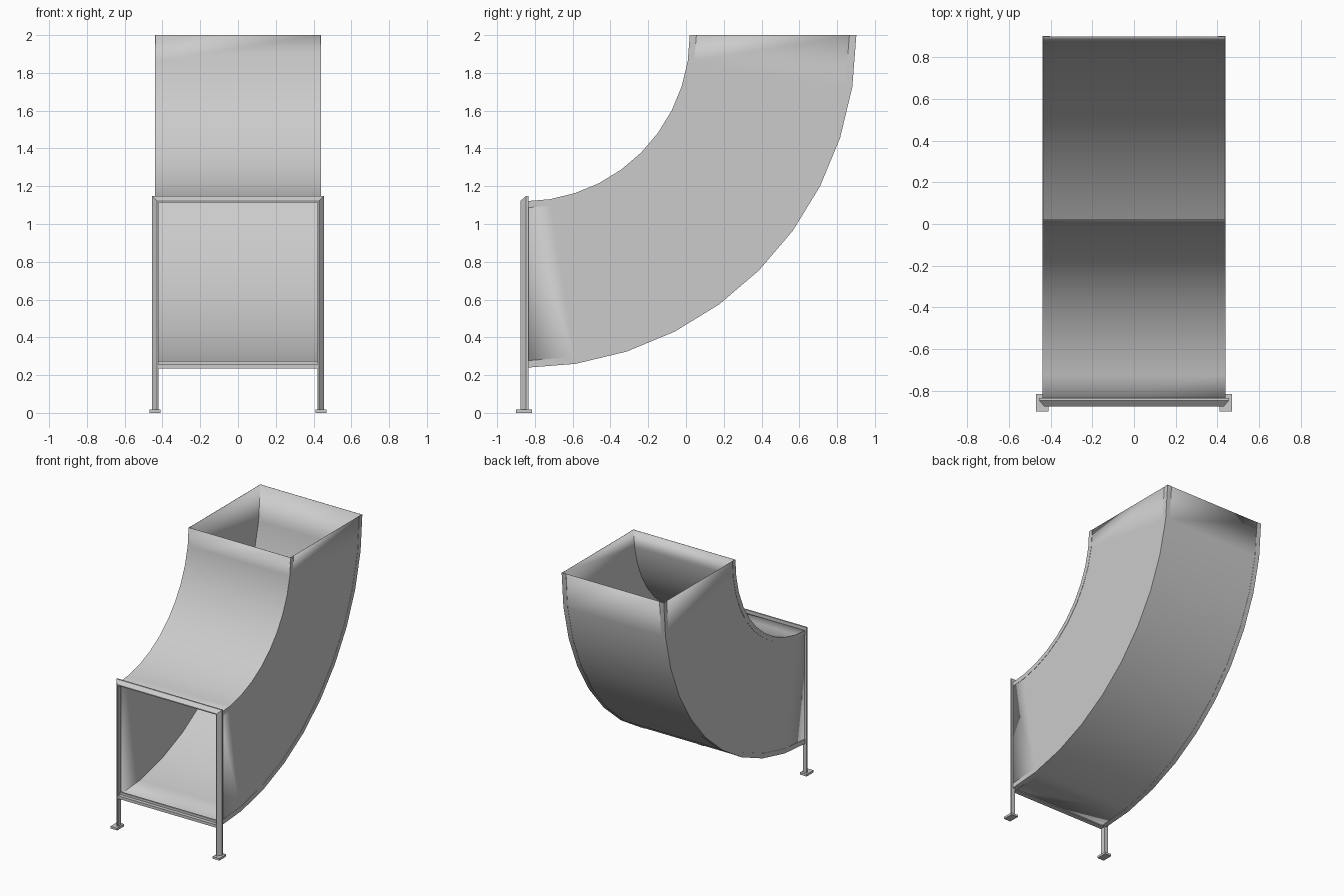
import bpy, bmesh
from math import sin, cos, radians

if "Cube" in bpy.data.objects:
    bpy.data.objects.remove(bpy.data.objects["Cube"])

CY, CZ = -0.86, 2.0          # bend centre
R_IN, R_OUT, HALF = 0.88, 1.76, 0.438
STEPS = 10


def make(name, rings, closed_ring=True, caps=False, smooth=False):
    """Skin a list of equal-length vertex rings."""
    bm = bmesh.new()
    vs = [[bm.verts.new(p) for p in r] for r in rings]
    n = len(rings[0])
    for a, b in zip(vs, vs[1:]):
        for i in range(n if closed_ring else n - 1):
            j = (i + 1) % n
            bm.faces.new((a[i], a[j], b[j], b[i]))
    if caps:
        bm.faces.new(vs[0])
        bm.faces.new(vs[-1])
    bmesh.ops.recalc_face_normals(bm, faces=bm.faces)
    me = bpy.data.meshes.new(name)
    bm.to_mesh(me)
    bm.free()
    ob = bpy.data.objects.new(name, me)
    bpy.context.collection.objects.link(ob)
    if smooth:
        bpy.ops.object.select_all(action='DESELECT')
        ob.select_set(True)
        bpy.context.view_layer.objects.active = ob
        bpy.ops.object.shade_smooth_by_angle(angle=radians(30))
    return ob


def box(name, x0, x1, y0, y1, z0, z1):
    ring = lambda z: [(x0, y0, z), (x1, y0, z), (x1, y1, z), (x0, y1, z)]
    return make(name, [ring(z0), ring(z1)], caps=True)


def arc(r, x, k):
    a = radians(90 * k / STEPS)
    return (x, CY + r * sin(a), CZ - r * cos(a))


# curved square duct, open at both ends
duct = make("duct_elbow", [[arc(R_IN, -HALF, k), arc(R_IN, HALF, k),
                            arc(R_OUT, HALF, k), arc(R_OUT, -HALF, k)]
                           for k in range(STEPS + 1)], smooth=True)
wall = duct.modifiers.new("sheet_thickness", 'SOLIDIFY')
wall.thickness = 0.004
wall.offset = -1

# thin seam angles folded over the outer corners, and side seams on the inner ones
T, W = 0.002, 0.035
for side, s in (("left", -1), ("right", 1)):
    h = s * HALF
    make(f"outer_seam_{side}", [[arc(R_OUT - W, h, k), arc(R_OUT - W, h + s * T, k),
                                 arc(R_OUT + T, h + s * T, k), arc(R_OUT + T, h - s * W, k),
                                 arc(R_OUT, h - s * W, k), arc(R_OUT, h, k)]
                                for k in range(STEPS + 1)], caps=True, smooth=True)
    make(f"inner_seam_{side}", [[arc(R_IN, h, k), arc(R_IN, h + s * T, k),
                                 arc(R_IN + W, h + s * T, k), arc(R_IN + W, h, k)]
                                for k in range(STEPS + 1)], caps=True, smooth=True)

# mitred front frame: chamfered profile (outward offset, y) swept up, across and down
profile = [(0, -0.835), (0.033, -0.835), (0.033, -0.847), (0.008, -0.876), (0, -0.876)]
IX, IZ = 0.422, 1.115
make("front_frame", [[(-IX - o, y, 0.01) for o, y in profile],
                     [(-IX - o, y, IZ + o) for o, y in profile],
                     [(IX + o, y, IZ + o) for o, y in profile],
                     [(IX + o, y, 0.01) for o, y in profile]], caps=True)

# lower cross rail: ledge and back lip
box("lower_rail", -0.43, 0.43, -0.875, -0.835, 0.235, 0.257)
box("lower_rail_lip", -0.43, 0.43, -0.847, -0.835, 0.25, 0.275)

# foot plates
for side, s in (("left", -1), ("right", 1)):
    c = s * 0.44
    box(f"foot_plate_{side}", c - 0.029, c + 0.029, -0.90, -0.815, 0, 0.017)
